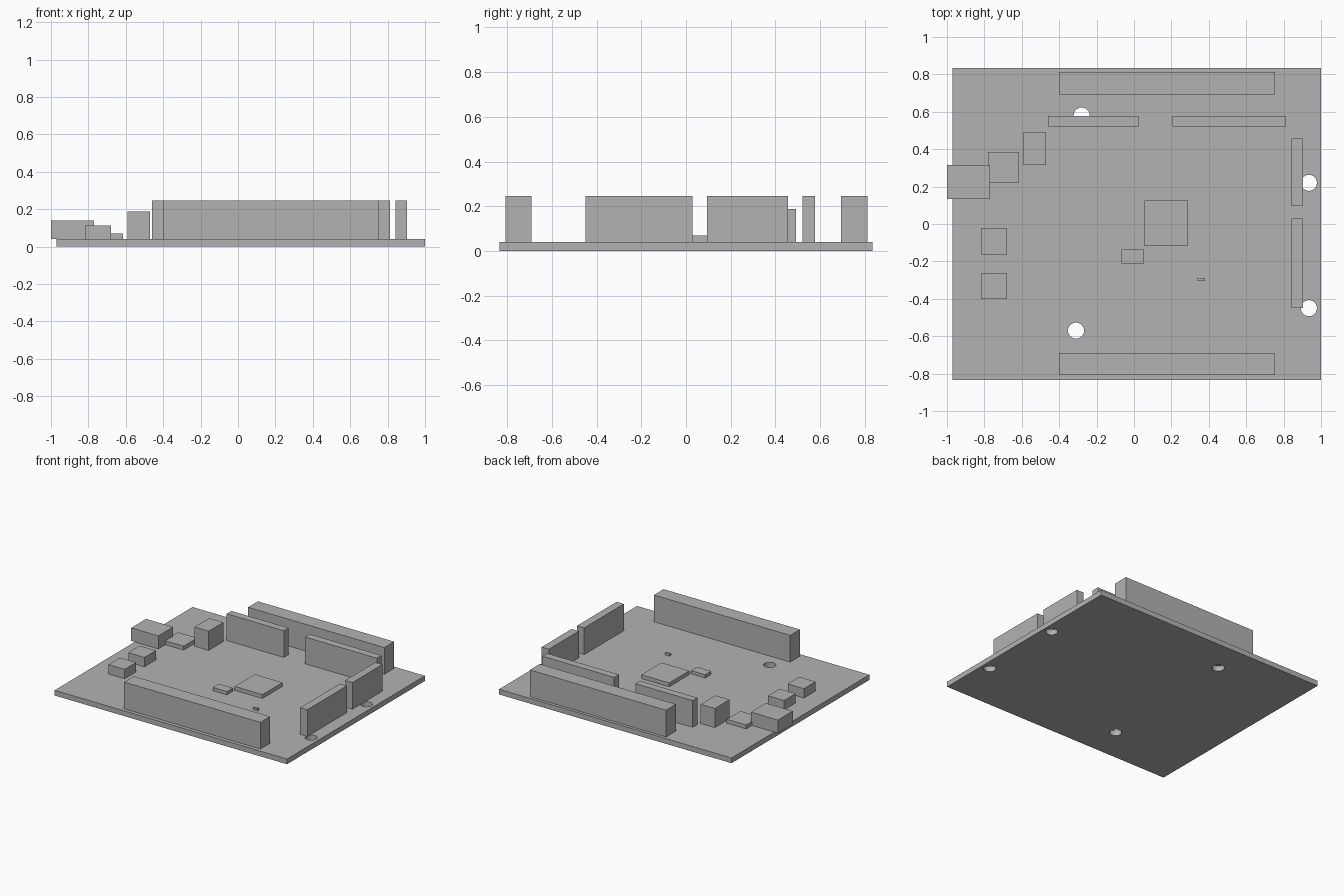
import bpy

cube = bpy.data.objects.get("Cube")
if cube:
    bpy.data.objects.remove(cube, do_unlink=True)

# Single plain grey
grey = bpy.data.materials.new("plain grey")
grey.use_nodes = True
colour = (0.45, 0.45, 0.45, 1)
grey.diffuse_color = colour
grey.node_tree.nodes["Principled BSDF"].inputs["Base Color"].default_value = colour

BOARD_TOP = 0.04


def box(name, x0, x1, y0, y1, top, bottom=BOARD_TOP):
    bpy.ops.mesh.primitive_cube_add(
        size=1, location=((x0 + x1) / 2, (y0 + y1) / 2, (bottom + top) / 2))
    ob = bpy.context.object
    ob.name = name
    ob.scale = (x1 - x0, y1 - y0, top - bottom)
    bpy.ops.object.transform_apply(location=False, rotation=False, scale=True)
    ob.data.materials.append(grey)
    return ob


# Circuit board with four round mounting holes
board = box("circuit_board", -0.97, 1.0, -0.835, 0.835, BOARD_TOP, 0)
for x, y in ((-0.31, -0.57), (-0.28, 0.58), (0.935, -0.45), (0.935, 0.22)):
    bpy.ops.mesh.primitive_cylinder_add(vertices=24, radius=0.043, depth=0.2,
                                        location=(x, y, BOARD_TOP / 2))
    drill = bpy.context.object
    drill.name = "hole_cutter"
    drill.data.materials.append(grey)
    cut = board.modifiers.new("mounting hole", "BOOLEAN")
    cut.operation = "DIFFERENCE"
    cut.solver = "EXACT"
    cut.object = drill
    bpy.context.view_layer.objects.active = board
    bpy.ops.object.modifier_apply(modifier=cut.name)
    bpy.data.objects.remove(drill, do_unlink=True)

# Tall pin headers around the edges
HEADER_TOP = 0.245
box("front_long_header", -0.40, 0.755, -0.807, -0.69, HEADER_TOP)
box("back_long_header", -0.40, 0.755, 0.693, 0.812, HEADER_TOP)
box("back_short_header", -0.46, 0.025, 0.52, 0.577, HEADER_TOP)
box("back_medium_header", 0.205, 0.813, 0.52, 0.577, HEADER_TOP)
box("side_front_header", 0.842, 0.903, -0.45, 0.03, HEADER_TOP)
box("side_back_header", 0.842, 0.903, 0.095, 0.457, HEADER_TOP)

# Connectors and buttons
box("usb_socket", -1.0, -0.77, 0.135, 0.315, 0.14)
box("jumper_block", -0.59, -0.47, 0.315, 0.493, 0.187)
for name, y in (("front_button", -0.331), ("back_button", -0.092)):
    box(name, -0.817, -0.68, y - 0.07, y + 0.07, 0.112)

# Low chips
box("regulator_chip", -0.78, -0.615, 0.22, 0.385, 0.07)
box("main_chip", 0.055, 0.29, -0.118, 0.125, 0.07)
box("small_chip", -0.067, 0.053, -0.21, -0.137, 0.065)
box("indicator_light", 0.34, 0.38, -0.305, -0.288, 0.057)
